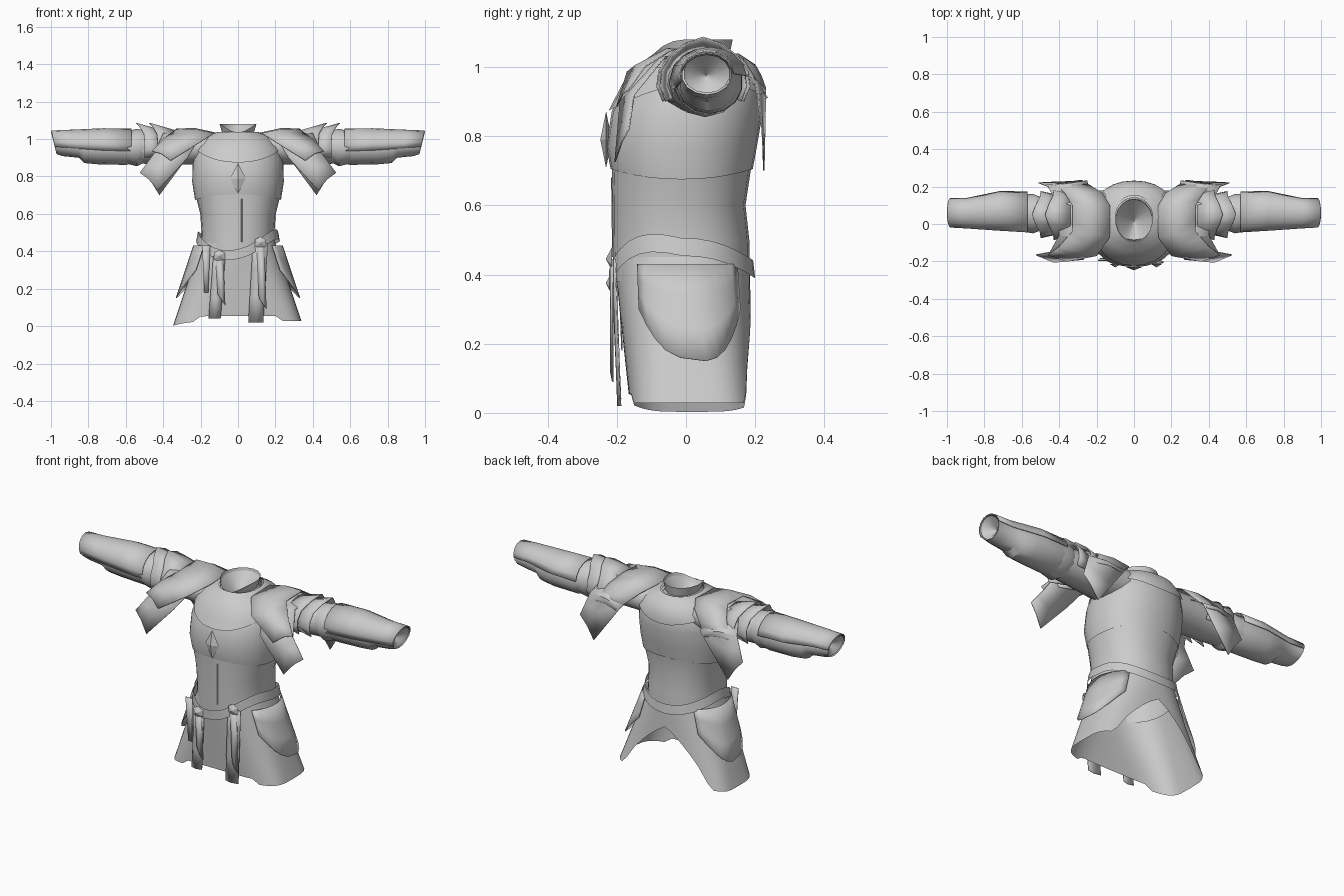
import bpy
from math import sin, cos, pi, radians

if bpy.data.objects.get("Cube"):
    bpy.data.objects.remove(bpy.data.objects["Cube"])

grey = bpy.data.materials.new("plain grey")
grey.use_nodes = True
grey.diffuse_color = (0.6, 0.6, 0.6, 1)
grey.node_tree.nodes["Principled BSDF"].inputs["Base Color"].default_value = (0.6, 0.6, 0.6, 1)


def lerp(a, b, t):
    return a + (b - a) * t


def along(table, t):
    """Interpolate rows of (key, values...) at key t."""
    for low, high in zip(table, table[1:]):
        if t <= high[0]:
            f = max(0, (t - low[0]) / (high[0] - low[0]))
            return [lerp(p, q, f) for p, q in zip(low[1:], high[1:])]
    return table[-1][1:]


def power(v, e):
    return abs(v) ** e * (1 if v >= 0 else -1)


def sheet(name, fn, us, vs, closed=False, thick=0, angle=35):
    """Grid surface through fn(u, v); closed joins the last u to the first."""
    n, m = len(us), len(vs)
    verts = [fn(u, v) for v in vs for u in us]
    faces = [(j * n + i, j * n + (i + 1) % n, (j + 1) * n + (i + 1) % n, (j + 1) * n + i)
             for j in range(m - 1) for i in range(n if closed else n - 1)]
    mesh = bpy.data.meshes.new(name)
    mesh.from_pydata(verts, [], faces)
    mesh.materials.append(grey)
    ob = bpy.data.objects.new(name, mesh)
    bpy.context.collection.objects.link(ob)
    bpy.ops.object.select_all(action='DESELECT')
    ob.select_set(True)
    bpy.context.view_layer.objects.active = ob
    bpy.ops.object.shade_smooth_by_angle(angle=radians(angle))
    if thick:
        mod = ob.modifiers.new("thickness", 'SOLIDIFY')
        mod.thickness, mod.offset = thick, 0


def steps(a, b, n):
    return [lerp(a, b, i / n) for i in range(n + 1)]


def ring(n):
    return steps(0, 2 * pi, n)[:-1]


def oval(a, rx, front, back, z, e=1.0):
    """Angle zero faces the front, a quarter turn faces +x."""
    y, r = (front + back) / 2, (back - front) / 2
    return (rx * power(sin(a), e), y - r * power(cos(a), e), z)


# Waist and breastplate: rows of height, half width, front, back
waist = [(.38, .2, -.21, .185), (.5, .195, -.212, .183), (.6, .202, -.212, .172), (.72, .232, -.215, .19)]
chest = [(.69, .23, -.218, .193), (.77, .245, -.23, .205), (.87, .243, -.215, .222),
         (.95, .225, -.175, .218), (1.01, .17, -.125, .185), (1.035, .1, -.085, .14)]
sheet("waist", lambda a, z: oval(a, *along(waist, z), z, .9), ring(24), [r[0] for r in waist], True)
sheet("front_seam", lambda x, z: (.02 + x, along(waist, z)[1] - .003 + abs(x), z), [-.003, 0, .003], [.45, .6, .68])


def chest_point(a, z):
    edge = .015 * cos(2 * a) if z < .7 else 0
    return oval(a, *along(chest, z), z + edge, .92)


sheet("breastplate", chest_point, ring(28), [r[0] for r in chest], True)


# Yoke lying on the chest
def yoke_point(a, t):
    low = .945 - .075 * max(0, cos(a)) ** 2 - .04 * max(0, -cos(a)) ** 4
    z = lerp(low, 1.035, t)
    rx, f, b = along(chest, z)
    return oval(a, rx + .006, f - .008, b + .012, z + .004, .92)


sheet("yoke", yoke_point, ring(28), steps(0, 1, 4), True)

# Standing neck collar with a sunken lining
collar = [(0, .115, -.115, .14, 1.0), (.35, .085, -.08, .125, 1.03), (1, .1, -.095, .135, 1.08)]
lining = [(0, .002, .015, .02, .95), (1, .094, -.088, .13, 1.065)]


def collar_point(rows):
    def point(a, t):
        rx, f, b, z = along(rows, t)
        return oval(a, rx, f, b, z - .045 * t * max(0, cos(a)) ** 3)
    return point


sheet("neck_collar", collar_point(collar), ring(18), [0, .35, 1], True)
sheet("neck_lining", collar_point(lining), ring(18), [0, 1], True)

# Diamond gem on the chest
gem = [(.71, .001), (.79, .042), (.87, .001)]
sheet("chest_gem", lambda a, z: (along(gem, z)[0] * sin(a), -.231 - .4 * along(gem, z)[0] * cos(a), z),
      ring(4), [r[0] for r in gem], True, angle=10)


# Skirt, boxier toward the hem and open in a notch at the back
def skirt_point(a, t):
    a = (a + pi) % (2 * pi) - pi
    lift = max(0, 1 - (pi - abs(a)) / .68)
    hem = (.055 if abs(a) < .5 else .028) + .28 * lift ** .65
    if a < 0:
        hem -= .025 * sin(a) ** 2
    z = lerp(.45, hem, t)
    s = (.45 - z) / .42
    rx = lerp(.198, .338, s)
    return oval(a, rx, -.208 + .045 * s, .183 + .012 * s, z, lerp(.9, .5, s))


sheet("skirt", skirt_point, ring(48), steps(0, 1, 4), True)


# Pointed hip plates standing off the skirt sides
def hip_plate(side, name):
    def point(u, t):
        bottom = .15 + .15 * abs(u) ** 1.7
        z = lerp(.43, bottom, t)
        x, y, _ = skirt_point(pi / 2 + .12 + u * .8, (.45 - z) / .42)
        return (side * (x + .034 - .015 * abs(u)), y, z)
    sheet(name, point, steps(-1, 1, 10), steps(0, 1, 3), thick=.004)


# Slanted belt
def belt_point(a, t):
    x, y, _ = oval(a, .214 + .01 * (1 - t), -.222, .2 - .006 * t, 0, .9)
    z = .415 + .065 * sin(a) ** 2 + .06 * sin(a) * max(0, cos(a)) - .03 * max(0, cos(a)) ** 4
    return (x, y, z + .052 * (t - .5))


sheet("belt", belt_point, ring(32), [0, 1], True, angle=50)

# Buckles and hanging straps
for n, (x, z, low, w) in enumerate(((-.1, .375, .04, .032), (.12, .445, .02, .04))):
    sheet("belt_buckle_%d" % n, lambda a, t: (x + .034 * t * sin(a), -.232 + .018 * t, z + .034 * t * cos(a)),
          ring(6), [.01, .6, 1], True, angle=10)
    sheet("long_strap_%d" % n, lambda u, t: (x + w * u - .025 * t, -.212 + .008 * u * u + .015 * t, lerp(z, low, t)),
          [-1, 0, 1], steps(0, 1, 3), thick=.004)
    sheet("short_strap_%d" % n, lambda u, t: (x + .02 * u + .012 * t, -.218 + .006 * abs(u), lerp(z, low + .1, t) - .03 * t * u),
          [-1, 0, 1], [0, 1], thick=.004)
sheet("side_strap", lambda u, t: (-.17 + .022 * u * (1 - .5 * t), -.195 + .01 * t, lerp(.43, .18, t)),
      [-1, 0, 1], steps(0, 1, 2), thick=.004)

# Arms: rows of x, y centre, z centre, y radius, z radius
sleeve = [(.12, .04, .95, .13, .085), (.25, .045, .955, .12, .09), (.4, .05, .955, .1, .09), (.56, .055, .955, .085, .085)]
bracer = [(.53, .06, .96, .085, .08), (.6, .065, .955, .1, .093), (.75, .068, .955, .095, .09), (.83, .065, .955, .085, .083),
          (.86, .06, .968, .08, .068), (.96, .058, .972, .07, .063), (1.0, .06, .98, .073, .06)]
cuff = [(.93, .058, .975, .002, .002), (.96, .058, .975, .035, .03), (.995, .06, .98, .068, .056)]
plate = [(.57, .065, .965, .108, .09), (.72, .07, .968, .104, .088), (.9, .058, .975, .08, .073), (.998, .06, .98, .077, .064)]
elbow = [(.5, .055, .96, .09, .085), (.54, .055, .955, .105, .1), (.6, .06, .955, .1, .085)]


def arm_piece(side, name, rows, angles, closed=True, thick=0, peak=0.0, slant=0.0):
    """peak pulls the top of the outer end to a point, slant draws its underside back."""
    def point(a, x):
        y, z, ry, rz = along(rows, x)
        t = (x - rows[0][0]) / (rows[-1][0] - rows[0][0])
        tip = peak * t * max(0, cos(a)) ** 6
        back = slant * t ** 3 * (1 - cos(a)) / 2
        return (side * (x + tip - back), y + ry * sin(a), z + rz * cos(a) + tip * .5)
    sheet(name, point, angles, [r[0] for r in rows], closed, thick)


# Arched shoulder plates whose ends fan outward and down
def shoulder_plate(side, name, inner, outer):
    """inner and outer rows: t, x, y, z from front tip over the top to the back tip."""
    def point(t, w):
        p, q = along(inner, t), along(outer, t)
        x, y, z = (lerp(c, d, w) for c, d in zip(p, q))
        return (side * x, y, z + .012 * sin(pi * w))
    sheet(name, point, steps(-1, 1, 10), [0, .5, 1], thick=.004)


low_in = [(-1, .43, -.205, .725), (-.6, .27, -.19, .9), (-.2, .21, -.09, 1.0), (.2, .21, .1, 1.01),
          (.6, .25, .23, .93), (1, .42, .225, .7)]
low_out = [(-1, .525, -.165, .82), (-.6, .45, -.15, .92), (-.2, .4, -.06, 1.03), (.2, .41, .11, 1.04),
           (.6, .46, .2, .95), (1, .51, .22, .82)]
top_in = [(-1, .36, -.2, .885), (-.6, .2, -.17, .985), (-.2, .13, -.07, 1.03), (.2, .13, .1, 1.035),
          (.6, .17, .165, 1.01), (1, .28, .235, .91)]
top_out = [(-1, .46, -.165, .935), (-.6, .4, -.12, 1.0), (-.2, .33, -.04, 1.05), (.2, .33, .1, 1.055),
           (.6, .37, .165, 1.01), (1, .42, .215, .92)]

for side, label in ((1, "left_"), (-1, "right_")):
    hip_plate(side, label + "hip_plate")
    arm_piece(side, label + "sleeve", sleeve, ring(14))
    arm_piece(side, label + "bracer", bracer, ring(14), slant=.03)
    arm_piece(side, label + "cuff_lining", cuff, ring(14), slant=.03)
    arm_piece(side, label + "bracer_plate", plate, steps(-1.9, 1.5, 9), False, .004, slant=.03)
    arm_piece(side, label + "elbow_guard", elbow, ring(12))
    # Pointed bands around the upper arm
    for n, x in enumerate((.34, .41)):
        band = [(x, .05, .955, .115 - .01 * n, .092), (x + .09, .05, .955, .135 - .01 * n, .108)]
        arm_piece(side, label + "pointed_band_%d" % n, band, steps(-2.1, 2.1, 10), False, .004, .045)
    shoulder_plate(side, label + "lower_shoulder_plate", low_in, low_out)
    shoulder_plate(side, label + "upper_shoulder_plate", top_in, top_out)
